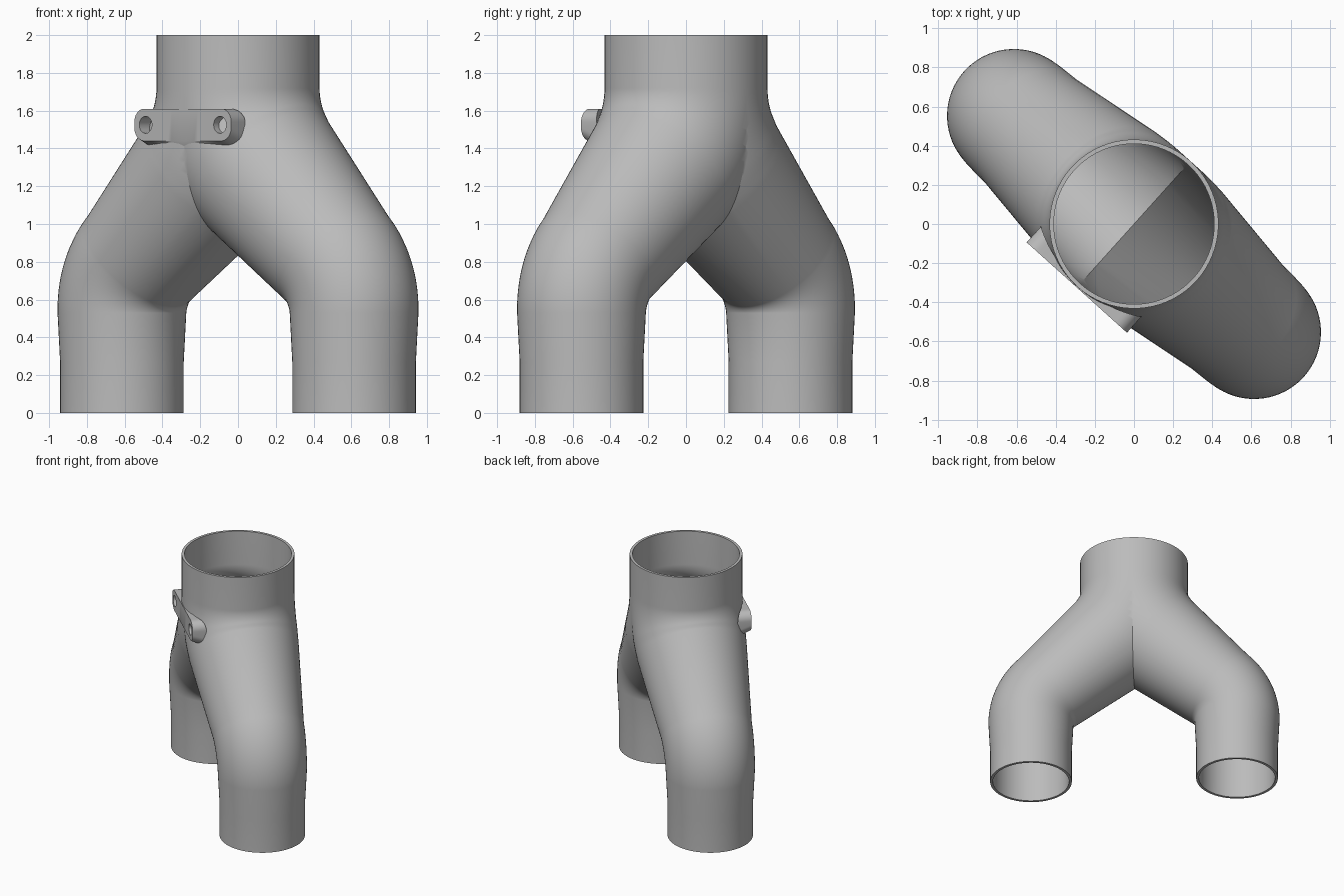
import bpy, bmesh
from math import sin, cos, tan, pi, radians, sqrt
from mathutils import Vector, Matrix

if "Cube" in bpy.data.objects:
    bpy.data.objects.remove(bpy.data.objects["Cube"])

# Local frame: S runs along the two legs, N points out through the bracket
TURN = radians(-42)
S = Vector((cos(TURN), sin(TURN), 0))
N = Vector((sin(TURN), -cos(TURN), 0))
Z = Vector((0, 0, 1))

grey = bpy.data.materials.new("plain_grey")
grey.use_nodes = True
grey.diffuse_color = (0.5, 0.5, 0.5, 1)
grey.node_tree.nodes["Principled BSDF"].inputs["Base Color"].default_value = (0.5, 0.5, 0.5, 1)


def finish(bm, name):
    bmesh.ops.recalc_face_normals(bm, faces=bm.faces)
    mesh = bpy.data.meshes.new(name)
    bm.to_mesh(mesh)
    bm.free()
    obj = bpy.data.objects.new(name, mesh)
    bpy.context.collection.objects.link(obj)
    mesh.materials.append(grey)
    return obj


def activate(obj):
    bpy.ops.object.select_all(action="DESELECT")
    obj.select_set(True)
    bpy.context.view_layer.objects.active = obj


def smooth(obj):
    activate(obj)
    bpy.ops.object.shade_smooth_by_angle(angle=radians(30))


def loft(bm, loops, cyclic):
    """Skin a list of equally long vertex loops."""
    count = len(loops[0])
    for i in range(len(loops) if cyclic else len(loops) - 1):
        a, b = loops[i], loops[(i + 1) % len(loops)]
        for j in range(count):
            k = (j + 1) % count
            bm.faces.new((a[j], a[k], b[k], b[j]))


# Centre line of one leg: straight foot, bend in, slant, bend up, collar
SPREAD, FOOT_R, COLLAR_R, WALL = 0.827, 0.3275, 0.432, 0.022
TILT, LOW_BEND, HIGH_BEND, BEND_Z = radians(48), 0.4, 0.6, 0.53
ARC_STEPS, SIDES = 14, 72
collar_z = BEND_Z + (LOW_BEND + HIGH_BEND) * tan(TILT / 2) + SPREAD / tan(TILT)

path = [(SPREAD, 0, 0, FOOT_R), (SPREAD, 0.27, 0, FOOT_R)]
for i in range(ARC_STEPS + 1):
    a = TILT * i / ARC_STEPS
    path.append((SPREAD - LOW_BEND * (1 - cos(a)), BEND_Z + LOW_BEND * sin(a),
                 a, 0.341 + 0.012 * i / ARC_STEPS))
for i in range(ARC_STEPS + 1):
    a = TILT * (1 - i / ARC_STEPS)
    path.append((HIGH_BEND * (1 - cos(a)), collar_z - HIGH_BEND * sin(a),
                 a, min(COLLAR_R, 0.425 + 0.002 * i)))
path.append((0, 2, 0, COLLAR_R))


def ring(bm, station, inset):
    s, z, lean, radius = station
    across = S * cos(lean) + Z * sin(lean)
    centre = S * s + Z * z
    return [bm.verts.new(centre + (radius - inset) * (across * cos(t) + N * sin(t)))
            for t in (2 * pi * j / SIDES for j in range(SIDES))]


# Forked pipe: one hollow leg trimmed at the middle plane, then repeated
bm = bmesh.new()
loops = [ring(bm, p, 0) for p in path] + [ring(bm, p, WALL) for p in reversed(path)]
loft(bm, loops, True)
bmesh.ops.bisect_plane(bm, geom=bm.verts[:] + bm.edges[:] + bm.faces[:], dist=1e-5,
                       plane_co=(0, 0, 0), plane_no=S, clear_inner=True)
copy = bmesh.ops.duplicate(bm, geom=bm.verts[:] + bm.edges[:] + bm.faces[:])
bmesh.ops.rotate(bm, cent=(0, 0, 0), matrix=Matrix.Rotation(pi, 3, "Z"),
                 verts=[g for g in copy["geom"] if isinstance(g, bmesh.types.BMVert)])
bmesh.ops.remove_doubles(bm, verts=bm.verts, dist=1e-4)
smooth(finish(bm, "forked_pipe"))

# Mounting bracket: rounded plate whose back follows the pipe
HALF, MID_Z, TALL, CORNER, FACE = 0.345, 1.525, 0.085, 0.07, 0.437
bm = bmesh.new()
loops = []
for i in range(41):
    s = -HALF * cos(pi * i / 40)
    over = max(0, abs(s) - (HALF - CORNER))
    h = TALL - CORNER + sqrt(max(0, CORNER ** 2 - over ** 2))
    back = 0.42 * sqrt(1 - (s / 0.55) ** 2)
    corners = [(FACE, -h), (FACE, h), (back, h), (back, -h - 0.04)]
    loops.append([bm.verts.new(S * s + N * t + Z * (MID_Z + z)) for t, z in corners])
loft(bm, loops, False)
for end in (loops[0], loops[-1]):
    bm.faces.new(end)
bracket = finish(bm, "mounting_bracket")

# Screw holes
for side in (-1, 1):
    bm = bmesh.new()
    place = Matrix.Translation(S * 0.265 * side + N * 0.42 + Z * MID_Z)
    bmesh.ops.create_cone(bm, cap_ends=True, segments=32, radius1=0.045, radius2=0.045,
                          depth=0.3, matrix=place @ N.to_track_quat("Z", "Y").to_matrix().to_4x4())
    cutter = finish(bm, "hole_cutter")
    cutter.hide_render = True
    cut = bracket.modifiers.new("hole", "BOOLEAN")
    cut.object = cutter
    cut.operation = "DIFFERENCE"
    cut.solver = "EXACT"
    activate(bracket)
    bpy.ops.object.modifier_apply(modifier=cut.name)
    bpy.data.objects.remove(cutter)
smooth(bracket)
